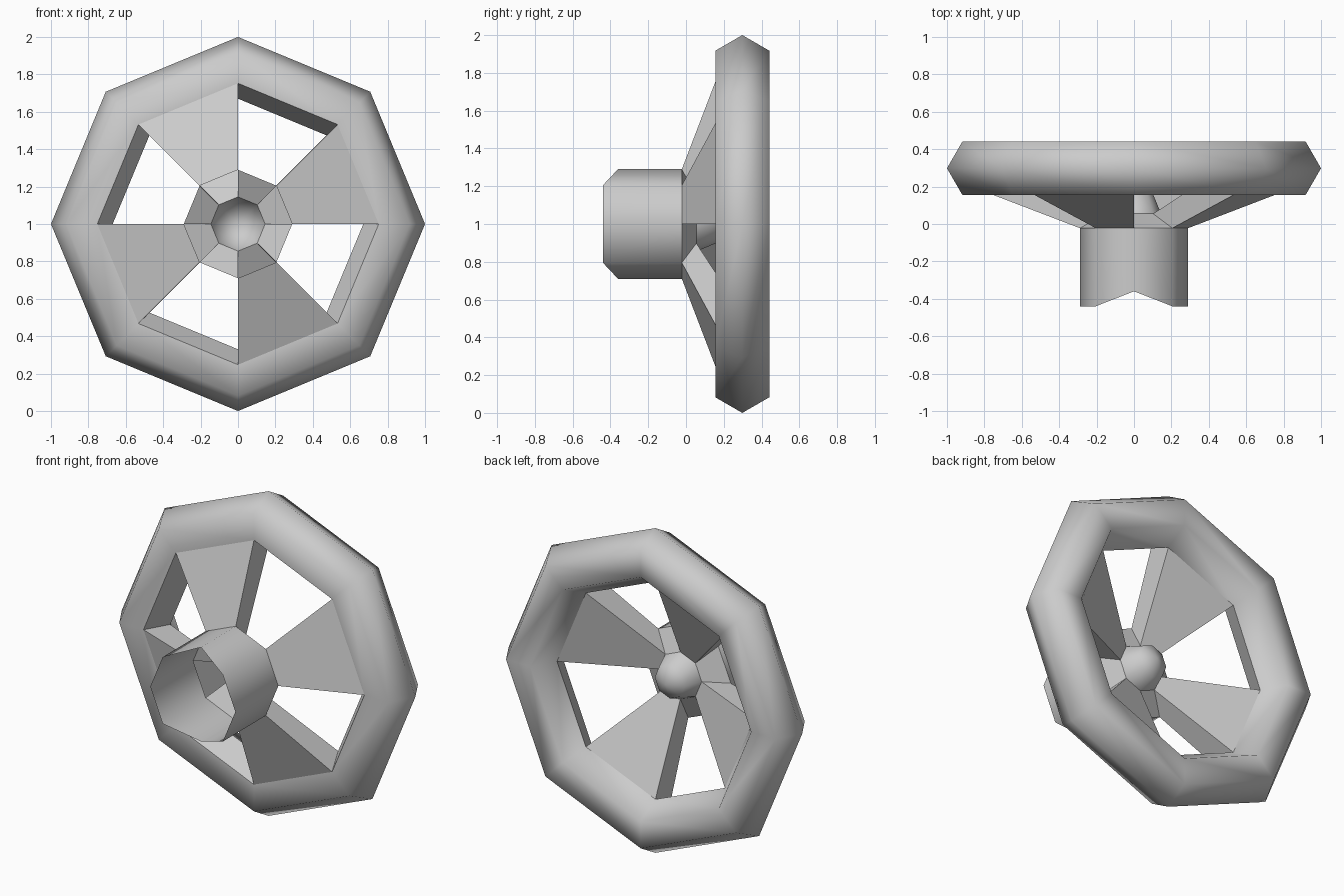
import bpy
import bmesh
from math import cos, sin, pi

cube = bpy.data.objects.get("Cube")
if cube:
    bpy.data.objects.remove(cube, do_unlink=True)

SIDES = 8
STEP = 2 * pi / SIDES

grey = bpy.data.materials.new("plain grey")
grey.use_nodes = True
GREY = (0.6, 0.6, 0.6, 1)
grey.diffuse_color = GREY
grey.node_tree.nodes["Principled BSDF"].inputs["Base Color"].default_value = GREY


def point(radius, index, y):
    """Point on the wheel at one of the eight corner directions."""
    return (radius * cos(index * STEP), y, 1 + radius * sin(index * STEP))


def ring(radius, y):
    return [point(radius, i, y) for i in range(SIDES)]


def loft(name, loops, wrap=True, close=False, smooth=False, flat_band=None):
    """Join successive loops of points with quads."""
    bm = bmesh.new()
    rows = [[bm.verts.new(p) for p in loop] for loop in loops]
    count = len(rows[0])
    for j in range(len(rows) if close else len(rows) - 1):
        a, b = rows[j], rows[(j + 1) % len(rows)]
        for i in range(count if wrap else count - 1):
            k = (i + 1) % count
            face = bm.faces.new((a[i], a[k], b[k], b[i]))
            face.smooth = smooth and j != flat_band
    bmesh.ops.remove_doubles(bm, verts=bm.verts, dist=1e-5)
    bmesh.ops.recalc_face_normals(bm, faces=bm.faces)
    mesh = bpy.data.meshes.new(name)
    bm.to_mesh(mesh)
    bm.free()
    mesh.materials.append(grey)
    obj = bpy.data.objects.new(name, mesh)
    bpy.context.collection.objects.link(obj)
    return obj


# Rim: hexagonal section swept round the octagon, crisp on the inner front band
RIM_R, RIM_Y, TUBE_R = 0.835, 0.298, 0.165
section = [(RIM_R + TUBE_R * cos(k * pi / 3), RIM_Y + TUBE_R * sin(k * pi / 3))
           for k in range(6)]
loft("rim", [ring(r, y) for r, y in section], close=True, smooth=True, flat_band=3)

# Profile corners shared by the hub, gussets and spokes (radius, y)
HUB = (0.29, -0.022)
CAP = (0.145, 0.055)
RIM_INNER, RIM_FRONT = section[3], section[4]

# Hub tube: open thin sleeve, notched at its top and bottom corners
front_edge = [point(HUB[0], i, -0.36 if i in (2, 6) else -0.44) for i in range(SIDES)]
loft("hub_tube", [front_edge, ring(*HUB)], smooth=True)

# Hub cap: hollow dome bulging to the back
dome = [ring(CAP[0] * cos(t), CAP[1] + CAP[0] * sin(t)) for t in (0, pi / 4, pi / 2)]
cap = loft("hub_cap", dome, smooth=True)

# Alternate sectors: hollow spokes, with sloped gussets between them
for i in range(SIDES):
    if i % 2 == 0:
        inner, outer = [
            [point(f[0], i, f[1]), point(f[0], i + 1, f[1]),
             point(b[0], i + 1, b[1]), point(b[0], i, b[1])]
            for f, b in ((HUB, CAP), (RIM_FRONT, RIM_INNER))]
        loft(f"spoke_{i // 2 + 1}", [inner, outer])
    else:
        loft(f"hub_gusset_{i // 2 + 1}",
             [[point(r, i, y), point(r, i + 1, y)] for r, y in (HUB, CAP)], wrap=False)
